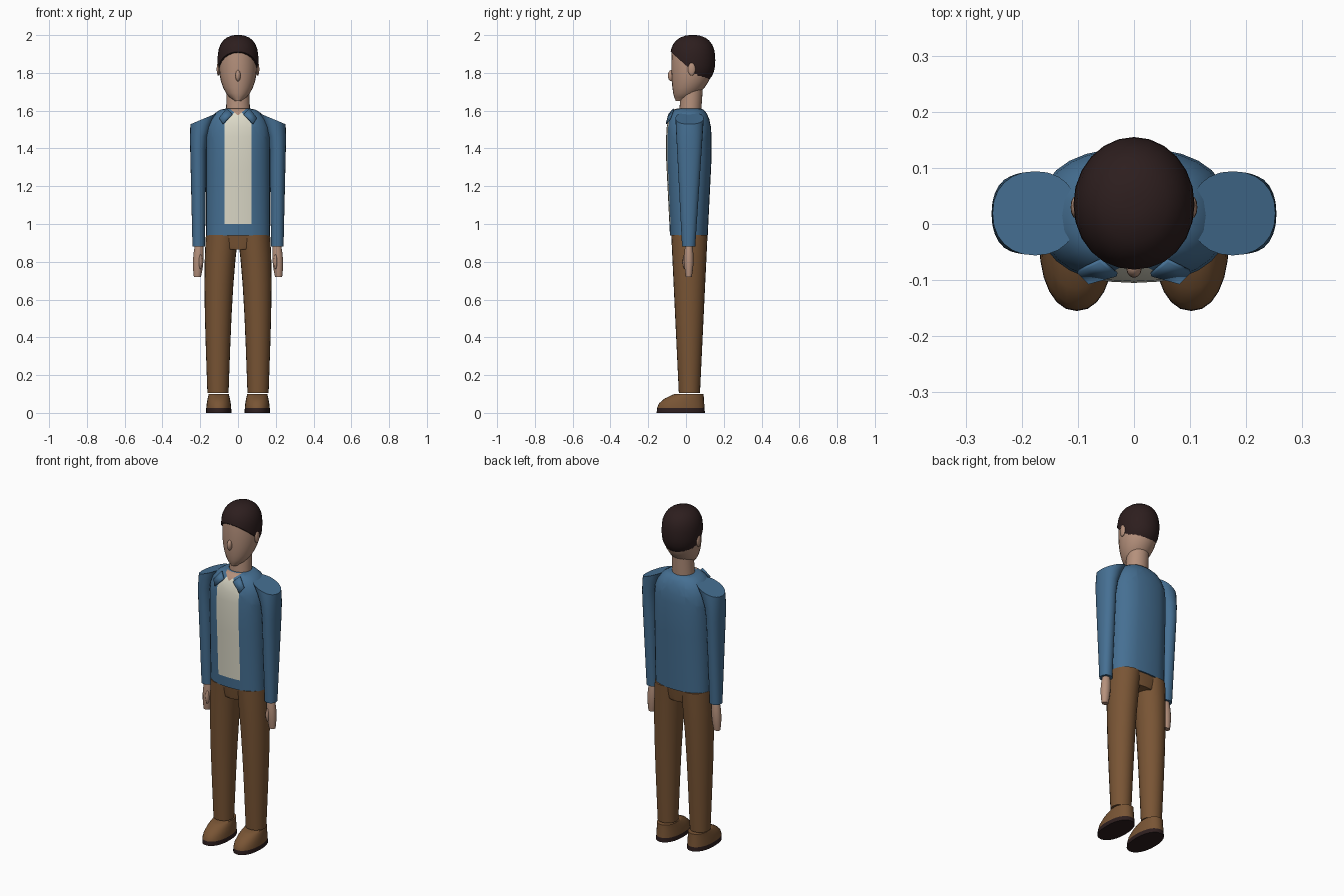
import bpy, bmesh, math
from mathutils import Matrix

cube = bpy.data.objects.get("Cube")
if cube:
    bpy.data.objects.remove(cube, do_unlink=True)


def material(name, red, green, blue):
    mat = bpy.data.materials.new(name)
    colour = (red, green, blue, 1)
    mat.use_nodes = True
    mat.diffuse_color = colour
    mat.node_tree.nodes["Principled BSDF"].inputs["Base Color"].default_value = colour
    return mat


BLUE = material("jacket blue", .06, .16, .29)
BROWN = material("trouser brown", .19, .09, .035)
CREAM = material("shirt cream", .72, .7, .58)
SKIN = material("skin", .46, .28, .2)
DARK = material("dark brown", .026, .013, .013)


def finish(bm, name, *materials):
    """Turn a bmesh into a smooth shaded object."""
    bmesh.ops.recalc_face_normals(bm, faces=bm.faces[:])
    mesh = bpy.data.meshes.new(name)
    bm.to_mesh(mesh)
    bm.free()
    for mat in materials:
        mesh.materials.append(mat)
    obj = bpy.data.objects.new(name, mesh)
    bpy.context.collection.objects.link(obj)
    bpy.ops.object.select_all(action='DESELECT')
    obj.select_set(True)
    bpy.context.view_layer.objects.active = obj
    bpy.ops.object.shade_smooth_by_angle(angle=math.radians(50))
    return obj


def rounded(value, power):
    return math.copysign(abs(value) ** (2 / power), value)


def loft(low, high, outline, side=1, power=2, steps=8, sides=24):
    """Stack ovals from low to high; outline gives x, y, half width, half depth, slope."""
    bm = bmesh.new()
    rings = []
    for step in range(steps + 1):
        t = (1 - math.cos(math.pi * step / steps)) / 2
        z = low + (high - low) * t
        x, y, width, depth, slope = outline(t, z)
        ring = []
        for corner in range(sides):
            angle = math.tau * corner / sides - math.pi / 2
            across = width * rounded(math.cos(angle), power)
            along = depth * rounded(math.sin(angle), power)
            ring.append(bm.verts.new((side * (x + across), y + along, z + slope * across)))
        rings.append(ring)
    for lower, upper in zip(rings, rings[1:]):
        for i in range(sides):
            bm.faces.new((lower[i - 1], lower[i], upper[i], upper[i - 1]))
    bm.faces.new(rings[0])
    bm.faces.new(rings[-1])
    return bm


def ball(centre, radii):
    bm = bmesh.new()
    place = Matrix.Translation(centre) @ Matrix.Diagonal((*radii, 1))
    bmesh.ops.create_uvsphere(bm, u_segments=12, v_segments=8, radius=1, matrix=place)
    return bm


def cut(bm, point, normal, clear=False):
    geometry = bm.verts[:] + bm.edges[:] + bm.faces[:]
    return bmesh.ops.bisect_plane(bm, geom=geometry, plane_co=point,
                                  plane_no=normal, clear_inner=clear)


def dome(t, middle, power=2):
    """Rounded swelling that is full at the middle."""
    return max(0, 1 - abs(1 - t / middle) ** power) ** (1 / power)


def jacket_outline(t, z):
    rise = max(0, (z - 1.47) / .142)
    curve = math.sqrt(max(0, 1 - rise * rise))
    chest = .1 + .02 * min(1, t / .6)
    return 0, .015, .06 + .11 * curve, chest * (1 + curve) / 2, 0


def sleeve_outline(t, z):
    rise = max(0, (z - 1.4) / .16)
    flare = rise * rise
    return (.208 + .003 * t - .035 * flare, .014 + .005 * t,
            .033 + .013 * t + .03 * flare, .035 + .04 * t, -.42 * rise)


def leg_outline(t, z):
    return .106 - .022 * t ** 4, .018, .056 + .03 * t, .056 + .04 * t, 0


def hand_outline(t, z):
    swell = .016 + .012 * math.sin(math.pi * (t + .1) / 1.3)
    return .215 - .009 * t, .015, swell, swell - .003, 0


def shoe_outline(t, z):
    toe = -.155 + .095 * t ** 3
    heel = .1 - .007 * t
    return .102, (heel + toe) / 2, .067 - .014 * t * t, (heel - toe) / 2, 0


def head_outline(t, z):
    swell = max(.2, dome(t, .65))
    face = -.05 - .028 * swell
    back = .14 * swell ** 1.5
    return 0, (face + back) / 2, .1 * swell, (back - face) / 2, 0


def hair_outline(t, z):
    swell = max(.15, dome(t, .5, 2.5))
    return 0, .035, .108 * swell, .12 * swell, 0


# Jacket body, with the shirt panel and open neck cut into its front
PANEL, HEM, LAPEL, THROAT = .072, 1, 1.53, 1.575
bm = loft(.94, 1.612, jacket_outline, power=2.4, steps=16, sides=28)
cut(bm, (0, 0, HEM), (0, 0, 1))
for side in (-1, 1):
    cut(bm, (side * PANEL, 0, 0), (side, 0, 0))
    cut(bm, (side * PANEL, 0, LAPEL), (side, 0, .84))
    cut(bm, (0, 0, THROAT), (-side * .8, 0, 1))
for face in bm.faces:
    x, y, z = face.calc_center_median()
    x = abs(x)
    if y < -.03:
        if z > THROAT + .8 * x:
            face.material_index = 2
        elif z > HEM and x < PANEL and x - PANEL < .84 * (LAPEL - z):
            face.material_index = 1
finish(bm, "jacket_body", BLUE, CREAM, SKIN)

# Hips
hips = loft(.865, .95, lambda t, z: (0, .018, .09 + .073 * math.sqrt(t), .08 + .01 * t, 0),
            power=2.4)
finish(hips, "hips", BROWN)

# Limbs and other paired parts
for side, tag in ((1, "left_"), (-1, "right_")):
    sleeve = loft(.88, 1.56, sleeve_outline, side, power=2.2, steps=12)
    finish(sleeve, tag + "sleeve", BLUE)
    finish(loft(.72, .89, hand_outline, side, sides=12), tag + "hand", SKIN)
    finish(ball((side * .198, -.004, .8), (.01, .014, .04)), tag + "thumb", SKIN)
    finish(loft(.105, .942, leg_outline, side), tag + "trouser_leg", BROWN)

    # Shoe with dark sole
    bm = loft(0, .1, shoe_outline, side, power=2.2, steps=6)
    for face in bm.faces:
        face.material_index = int(face.calc_center_median().z < .025)
    finish(bm, tag + "shoe", BROWN, DARK)

    # Collar flap
    bm = bmesh.new()
    corners = (.06, -.065, 1.61), (.03, -.09, 1.58), (.08, -.104, 1.53), (.1, -.084, 1.56)
    bm.faces.new([bm.verts.new((side * x, y, z)) for x, y, z in corners])
    flap = finish(bm, tag + "collar_flap", BLUE)
    thickness = flap.modifiers.new("thickness", 'SOLIDIFY')
    thickness.thickness = .008
    thickness.offset = 0

    finish(ball((side * .104, .03, 1.82), (.009, .02, .035)), tag + "ear", SKIN)

# Neck, head and nose
neck = loft(1.56, 1.76, lambda t, z: (0, .02 + .014 * t, .064 - .005 * t, .058, 0))
finish(neck, "neck", SKIN)
finish(loft(1.652, 1.93, head_outline, steps=12), "head", SKIN)
finish(ball((0, -.078, 1.785), (.014, .018, .03)), "nose", SKIN)

# Hair cap, trimmed along a sloping hairline
bm = loft(1.735, 2, hair_outline, steps=14)
trim = cut(bm, (0, .01, 1.83), (0, .9, 1), clear=True)
rim = [part for part in trim["geom_cut"] if isinstance(part, bmesh.types.BMEdge)]
bmesh.ops.holes_fill(bm, edges=rim)
finish(bm, "hair", DARK)
